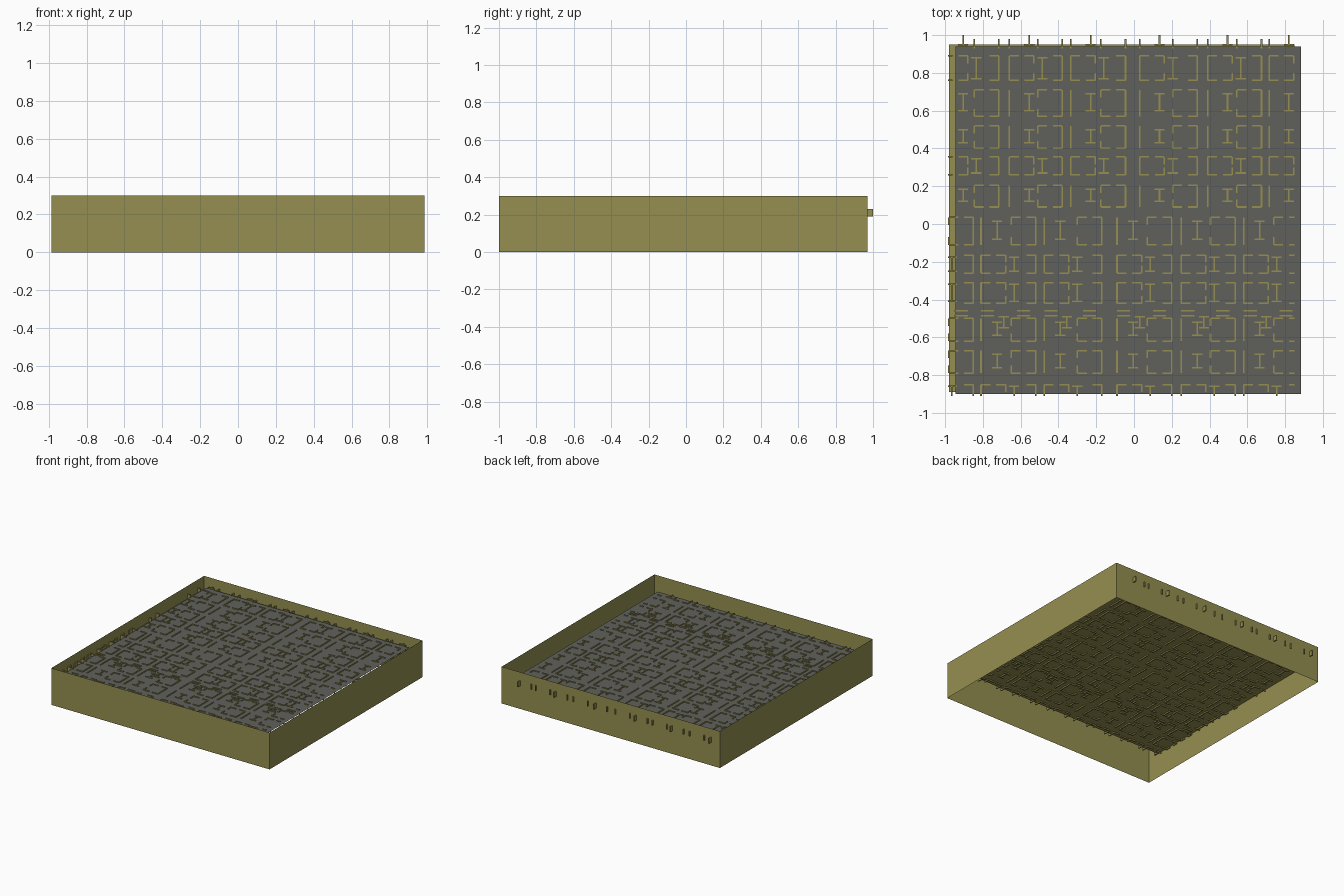
import bpy, bmesh

if "Cube" in bpy.data.objects:
    bpy.data.objects.remove(bpy.data.objects["Cube"])


def material(name, rgb):
    m = bpy.data.materials.new(name)
    m.diffuse_color = (*rgb, 1)
    m.use_nodes = True
    m.node_tree.nodes["Principled BSDF"].inputs["Base Color"].default_value = m.diffuse_color
    return m


olive = material("olive", (0.30, 0.275, 0.08))
grey = material("dark_grey", (0.118, 0.118, 0.108))


def make(name, bm, mat):
    me = bpy.data.meshes.new(name)
    bm.to_mesh(me)
    bm.free()
    me.materials.append(mat)
    ob = bpy.data.objects.new(name, me)
    bpy.context.collection.objects.link(ob)


def sheet(name, x0, x1, y0, y1, z, mat):
    bm = bmesh.new()
    bm.faces.new([bm.verts.new(p) for p in
                  ((x0, y0, z), (x1, y0, z), (x1, y1, z), (x0, y1, z))])
    make(name, bm, mat)


# Open surrounding walls, paper thin
bm = bmesh.new()
corners = [(-0.985, -1), (0.985, -1), (0.985, 0.97), (-0.985, 0.97)]
low = [bm.verts.new((x, y, 0)) for x, y in corners]
top = [bm.verts.new((x, y, 0.3)) for x, y in corners]
for i in range(4):
    j = (i + 1) % 4
    bm.faces.new((low[i], low[j], top[j], top[i]))
make("surrounding_walls", bm, olive)

# Grey panel above a slightly shifted olive backing
sheet("grey_panel", -0.945, 0.885, -0.90, 0.94, 0.225, grey)
sheet("olive_backing", -0.98, 0.85, -0.89, 0.95, 0.20, olive)

# Lattice of upright slats standing through both sheets
lattice = bmesh.new()
W = 0.004


def slat(x0, x1, y0, y1):
    x0, x1 = max(x0, -0.985), min(x1, 0.85)
    y0, y1 = max(y0, -0.91), min(y1, 1.0)
    if x1 - x0 < 0.005 or y1 - y0 < 0.005:
        return
    r = bmesh.ops.create_cube(lattice, size=1)
    for v in r["verts"]:
        v.co.x = x0 if v.co.x < 0 else x1
        v.co.y = y0 if v.co.y < 0 else y1
        v.co.z = 0.19 if v.co.z < 0 else 0.231


def across(x0, x1, y):
    slat(x0, x1, y - W, y + W)


def upright(x, y0, y1):
    slat(x - W, x + W, y0, y1)


def i_shape(x, y0, y1):
    upright(x, y0, y1)
    for y in (y0, y1):
        across(x - 0.027, x + 0.027, y)


def cell(left, right, y0, y1, kind, shift):
    # outer side dashes
    upright(left, y0, y1)
    upright(right, y0, y1)
    # broken square on one side, I shape on the other
    a = left if kind == "A" else right - 0.13
    b = a + 0.13
    for y in (y0, y1):
        across(a, a + 0.05, y)
        across(b - 0.05, b, y)
    inner = b if kind == "A" else a
    upright(inner, y0, y0 + 0.04)
    upright(inner, y1 - 0.04, y1)
    if kind == "A":
        i_shape(left + 0.175, y0 + 0.01, y1 - 0.01)
        across(right - 0.05, right, y0)
        across(right - 0.05, right, y1)
    else:
        i_shape(left + shift, y0 + 0.03, y1 - 0.02)


upper_cols = [(-1.01, -0.715), (-0.66, -0.38), (-0.335, -0.045),
              (0.03, 0.335), (0.39, 0.675), (0.715, 1.0)]
upper_rows = [(0.76, 0.89, "A"), (0.57, 0.71, "B"),
              (0.40, 0.52, "B"), (0.26, 0.355, "A"), (0.09, 0.205, "B")]
lower_cols = [(-1.14, -0.85), (-0.81, -0.52), (-0.475, -0.17),
              (-0.09, 0.20), (0.25, 0.535), (0.58, 0.87)]
lower_rows = [(-0.11, 0.035, "B"), (-0.26, -0.165, "A"),
              (-0.42, -0.31, "A"), (-0.62, -0.50, "B"),
              (-0.79, -0.67, "B"), (-0.95, -0.85, "A")]
for cols, rows, shift in ((upper_cols, upper_rows, 0.105),
                          (lower_cols, lower_rows, 0.085)):
    for left, right in cols:
        for y0, y1, kind in rows:
            cell(left, right, y0, y1, kind, shift)

# Slat ends poking through the back wall
for left, right in upper_cols:
    upright(left + 0.105, 0.95, 1.0)
    across(left + 0.078, left + 0.132, 0.95)
    for x in (left, right - 0.13, right):
        upright(x, 0.93, 0.98)

# Dense joint rows where the two lattice halves overlap
for left, right in lower_cols:
    for y in (-0.46, -0.485):
        across(left, left + 0.07, y)
        across(right - 0.10, right - 0.03, y)
    i_shape(left + 0.12, -0.55, -0.49)
make("slat_lattice", lattice, olive)
